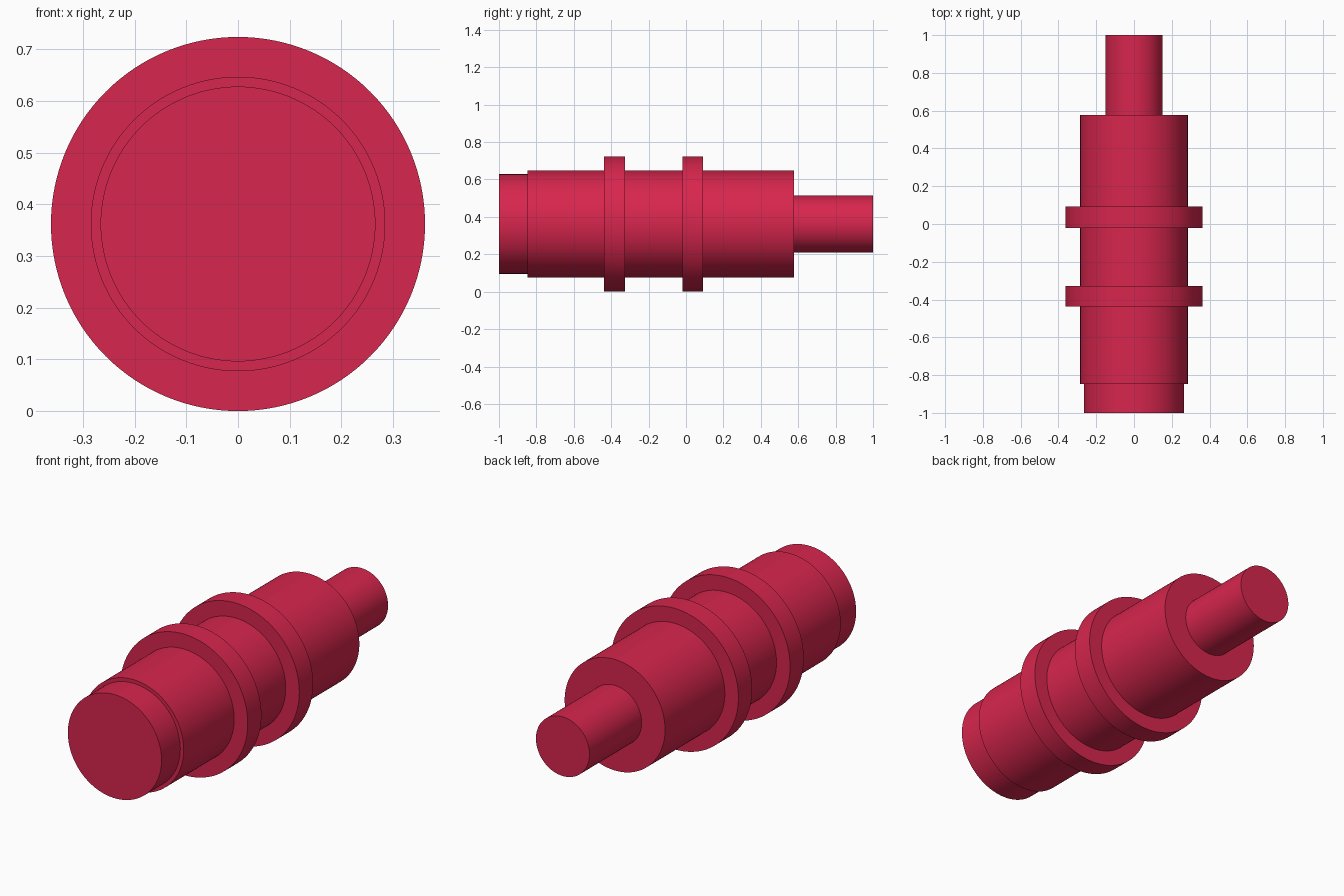
import bpy
import bmesh
import math

cube = bpy.data.objects.get("Cube")
if cube:
    bpy.data.objects.remove(cube, do_unlink=True)

# Dimensions
SEGMENTS = 128
FLANGE_R = 0.362
BODY_R = 0.285
NOSE_R = 0.266
SHAFT_R = 0.152

# Steps from front to back: start y, end y, radius
steps = [
    (-1.0, -0.848, NOSE_R),     # nose
    (-0.848, -0.438, BODY_R),   # front body
    (-0.438, -0.327, FLANGE_R), # front flange
    (-0.327, -0.02, BODY_R),    # middle body
    (-0.02, 0.092, FLANGE_R),   # rear flange
    (0.092, 0.577, BODY_R),     # rear body
    (0.577, 1.0, SHAFT_R),      # thin shaft
]

# Crimson material
red = bpy.data.materials.new("crimson")
red.use_nodes = True
colour = (0.68, 0.019, 0.074, 1.0)
red.diffuse_color = colour
red.node_tree.nodes["Principled BSDF"].inputs["Base Color"].default_value = colour


def ring(bm, y, radius):
    angles = [math.tau * i / SEGMENTS for i in range(SEGMENTS)]
    return [bm.verts.new((radius * math.cos(a), y, radius * math.sin(a))) for a in angles]


# Turned body: one closed surface swept through all steps
bm = bmesh.new()
rings = [ring(bm, y, r) for start, end, r in steps for y in (start, end)]
for a, b in zip(rings, rings[1:]):
    for i in range(SEGMENTS):
        j = (i + 1) % SEGMENTS
        bm.faces.new((a[i], a[j], b[j], b[i]))
bm.faces.new(rings[0])
bm.faces.new(rings[-1])
bmesh.ops.recalc_face_normals(bm, faces=bm.faces)

mesh = bpy.data.meshes.new("stepped_shaft")
bm.to_mesh(mesh)
bm.free()
mesh.materials.append(red)

shaft = bpy.data.objects.new("stepped_shaft", mesh)
shaft.location.z = FLANGE_R
bpy.context.collection.objects.link(shaft)

# Smooth sides, sharp shoulders
bpy.ops.object.select_all(action="DESELECT")
shaft.select_set(True)
bpy.context.view_layer.objects.active = shaft
bpy.ops.object.shade_smooth_by_angle(angle=math.radians(30))
